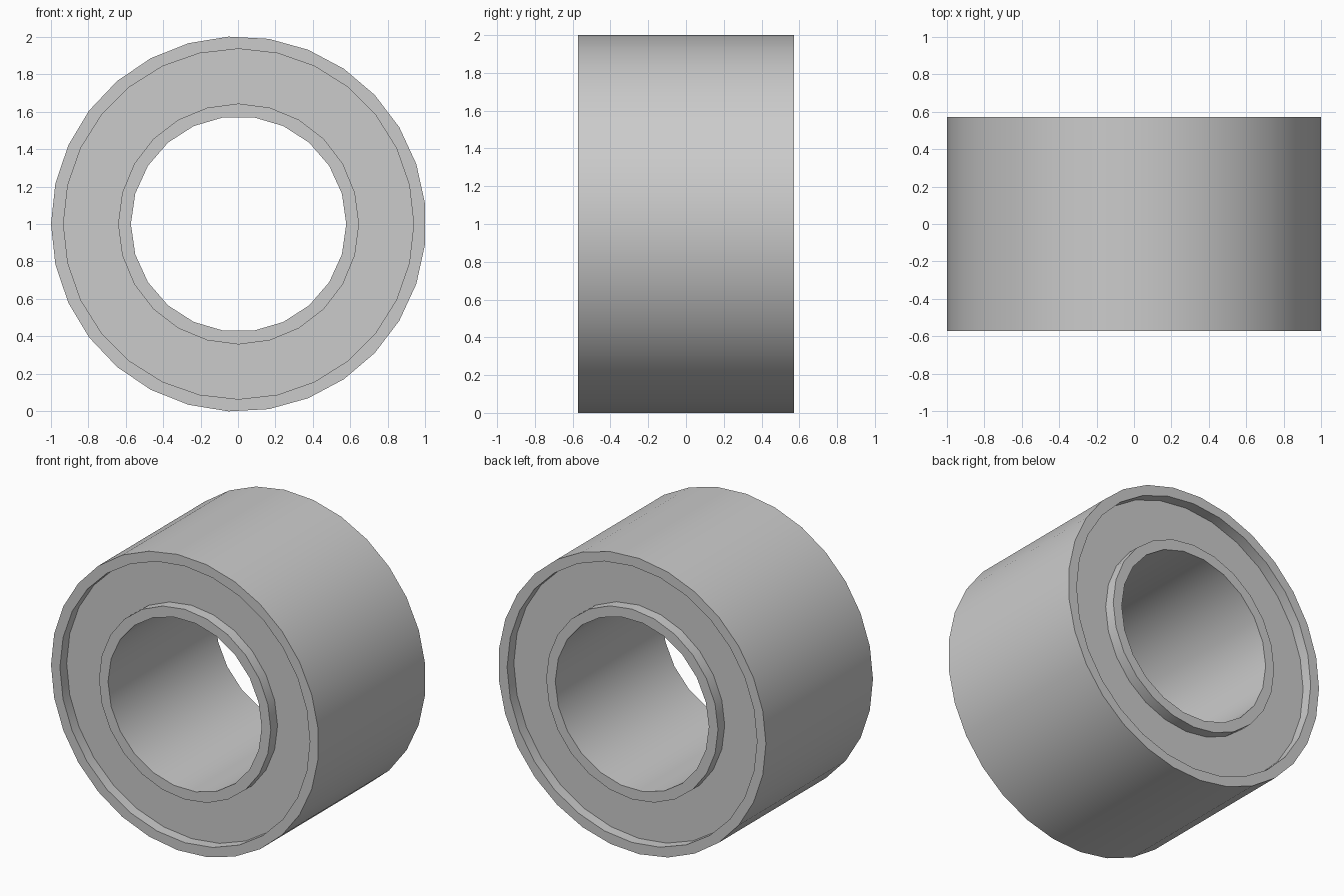
import bpy
import bmesh
from math import cos, sin, pi

if "Cube" in bpy.data.objects:
    bpy.data.objects.remove(bpy.data.objects["Cube"], do_unlink=True)

CENTRE_X, CENTRE_Z = 0.003, 1.0

steel = bpy.data.materials.new("steel_grey")
steel.use_nodes = True
steel.diffuse_color = (0.6, 0.6, 0.6, 1)
steel.node_tree.nodes["Principled BSDF"].inputs["Base Color"].default_value = (0.6, 0.6, 0.6, 1)


def circle(bm, radius, sides, y):
    """Loop of vertices around the y axis, starting on the -x side."""
    angles = [pi - 2 * pi * i / sides for i in range(sides)]
    return [bm.verts.new((CENTRE_X + radius * cos(a), y, CENTRE_Z + radius * sin(a)))
            for a in angles]


def ring(name, outer, inner, half_width):
    """Closed ring along y; outer and inner are (radius, sides) pairs."""
    bm = bmesh.new()
    rims = {-1: [], 1: []}
    for radius, sides in (outer, inner):
        front = circle(bm, radius, sides, -half_width)
        back = circle(bm, radius, sides, half_width)
        for i in range(sides):
            j = (i + 1) % sides
            bm.faces.new((front[i], front[j], back[j], back[i]))
            rims[-1].append(bm.edges.get((front[i], front[j])))
            rims[1].append(bm.edges.get((back[i], back[j])))
    # flat end faces between the two loops
    for side, edges in rims.items():
        bmesh.ops.triangle_fill(bm, edges=edges, use_beauty=True, normal=(0, side, 0))
    bmesh.ops.recalc_face_normals(bm, faces=bm.faces[:])
    mesh = bpy.data.meshes.new(name)
    bm.to_mesh(mesh)
    bm.free()
    mesh.materials.append(steel)
    obj = bpy.data.objects.new(name, mesh)
    bpy.context.collection.objects.link(obj)
    bpy.ops.object.select_all(action='DESELECT')
    obj.select_set(True)
    bpy.context.view_layer.objects.active = obj
    bpy.ops.object.shade_smooth_by_angle(angle=pi / 6)
    return obj


# outer and inner races, with a recessed shield set into both
ring("outer_race", (1.0015, 29), (0.935, 28), 0.572)
ring("inner_race", (0.643, 24), (0.575, 22), 0.572)
ring("recessed_shield", (0.96, 28), (0.62, 24), 0.50)
